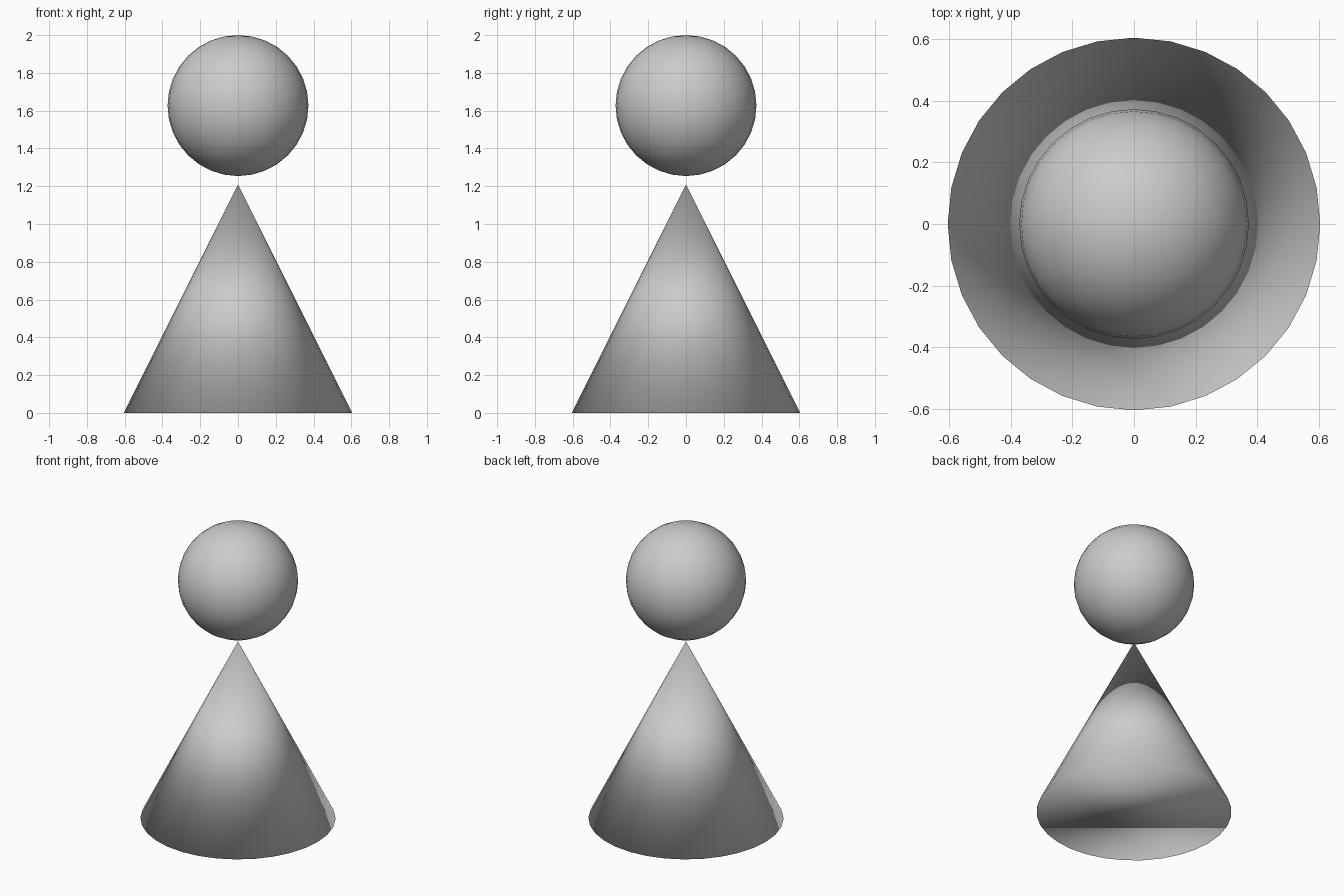
import bpy

if "Cube" in bpy.data.objects:
    bpy.data.objects.remove(bpy.data.objects["Cube"])

CONE_R, CONE_H = 0.605, 1.21
BALL_R = 0.373


def finish(name):
    obj = bpy.context.object
    obj.name = name
    obj.data.name = name
    bpy.ops.object.shade_smooth()  # fully smooth, including the cone's rim
    return obj


# Body: cone standing on the ground
bpy.ops.mesh.primitive_cone_add(vertices=32, radius1=CONE_R, radius2=0, depth=CONE_H,
                                location=(0, 0, CONE_H / 2))
finish("cone_body")

# Head: ball floating just above the tip
bpy.ops.mesh.primitive_uv_sphere_add(segments=32, ring_count=16, radius=BALL_R,
                                     location=(0, 0, 2 - BALL_R))
finish("ball_head")
